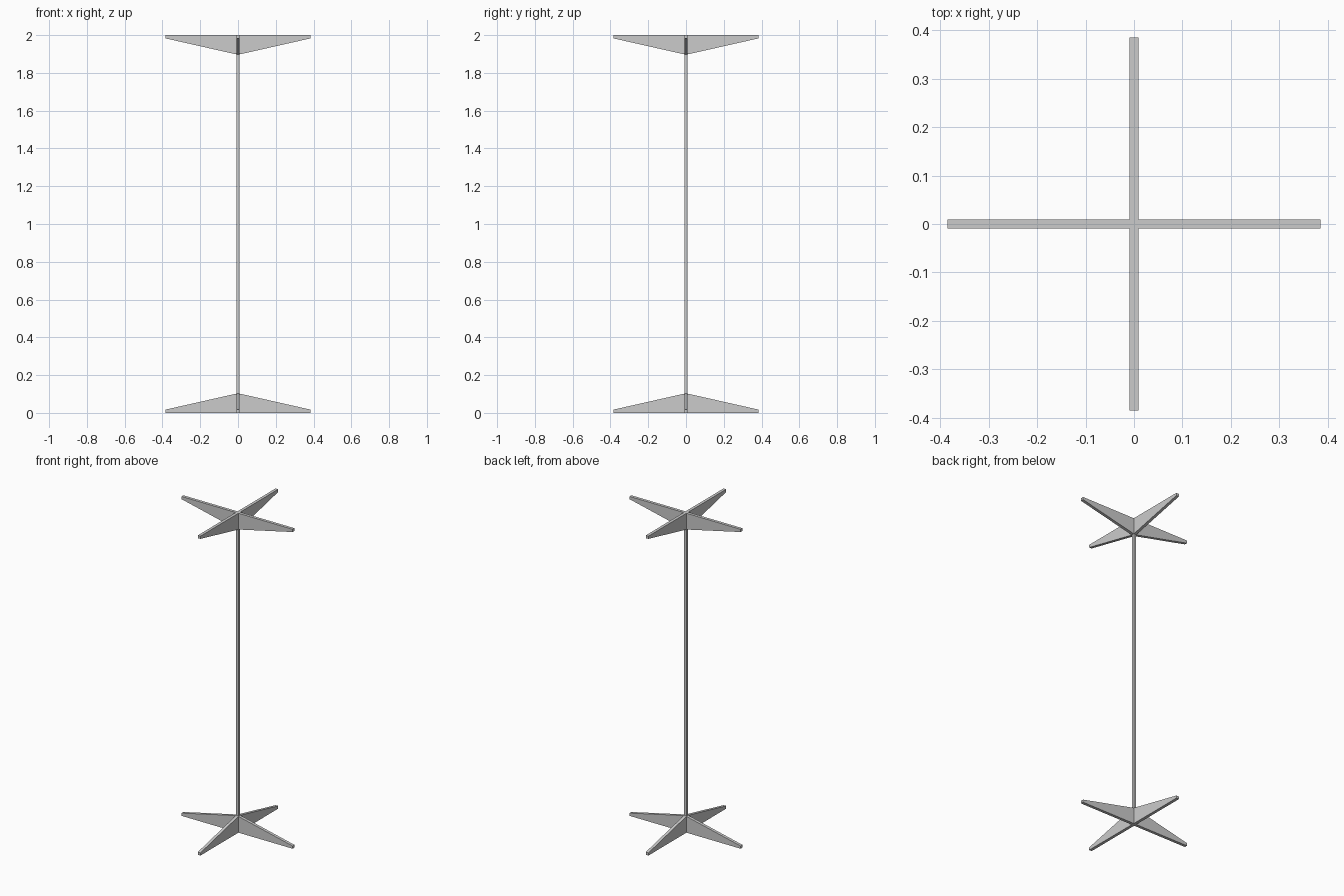
import bpy, bmesh
from math import pi
from mathutils import Matrix

if "Cube" in bpy.data.objects:
    bpy.data.objects.remove(bpy.data.objects["Cube"])

REACH, PEAK, TIP, THICK = 0.385, 0.104, 0.017, 0.0185


def blade(name, angle, top):
    """Tapered flat plate spanning both sides of the pole."""
    profile = [(-REACH, 0), (REACH, 0), (REACH, TIP), (0, PEAK), (-REACH, TIP)]
    bm = bmesh.new()
    face = bm.faces.new([bm.verts.new((x, -THICK / 2, 2 - z if top else z))
                         for x, z in profile])
    ext = bmesh.ops.extrude_face_region(bm, geom=[face])
    moved = [v for v in ext["geom"] if isinstance(v, bmesh.types.BMVert)]
    bmesh.ops.translate(bm, verts=moved, vec=(0, THICK, 0))
    bmesh.ops.rotate(bm, verts=bm.verts, cent=(0, 0, 0),
                     matrix=Matrix.Rotation(angle, 3, 'Z'))
    bmesh.ops.recalc_face_normals(bm, faces=bm.faces)
    mesh = bpy.data.meshes.new(name)
    bm.to_mesh(mesh)
    bm.free()
    bpy.context.collection.objects.link(bpy.data.objects.new(name, mesh))


# Crossed feet and crossed top arms
for label, top in (("foot", False), ("top_arm", True)):
    blade(label + "_side_to_side", 0, top)
    blade(label + "_front_to_back", pi / 2, top)

# Slim square pole, ending inside the crossed plates
bpy.ops.mesh.primitive_cube_add(size=1, location=(0, 0, 1))
pole = bpy.context.object
pole.name = "pole"
pole.scale = (0.017, 0.017, 1.96)
